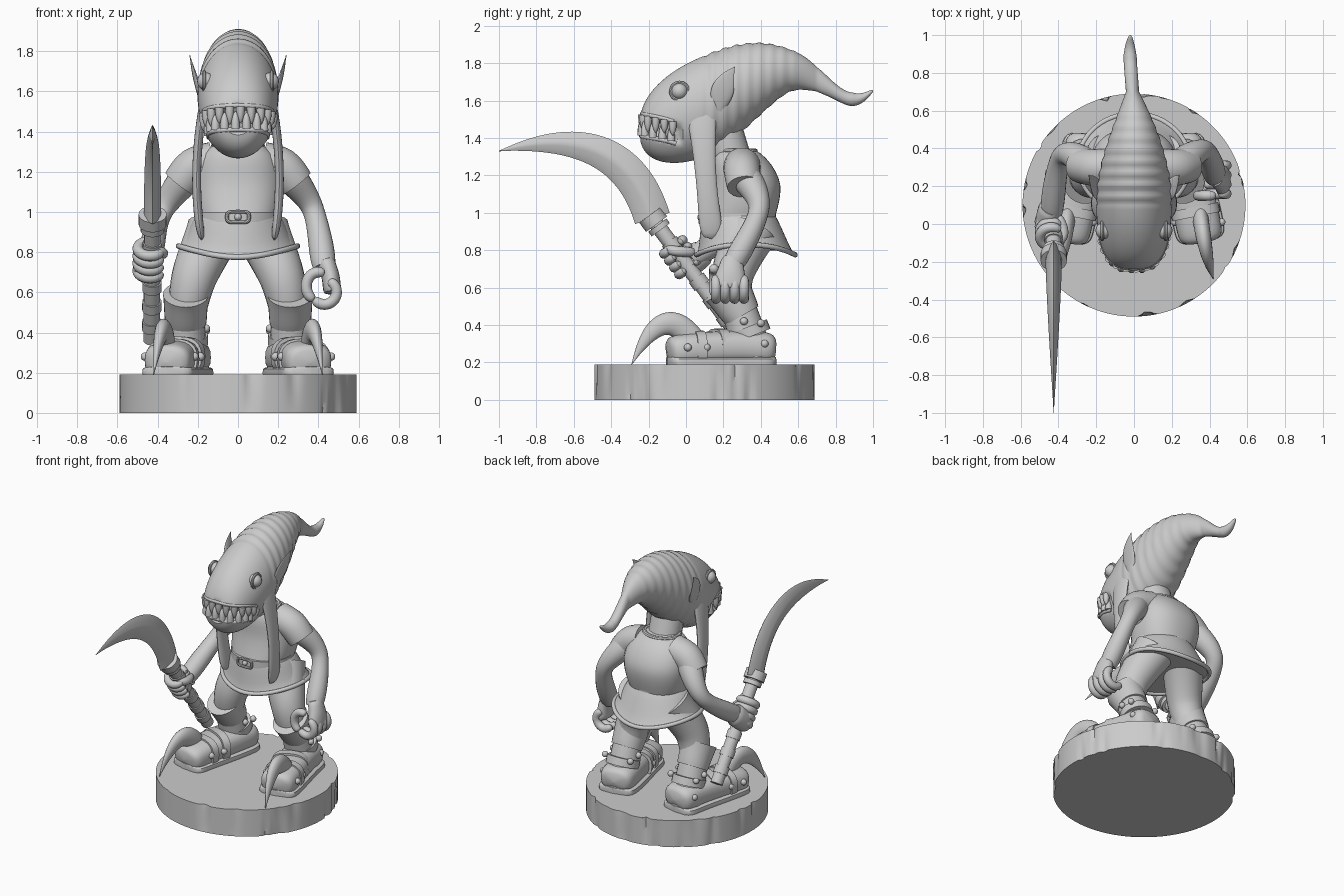
import bpy, bmesh, math, random
from mathutils import Vector
from mathutils.bvhtree import BVHTree

if "Cube" in bpy.data.objects:
    bpy.data.objects.remove(bpy.data.objects["Cube"])
random.seed(4)
X, Y, Z = Vector((1, 0, 0)), Vector((0, 1, 0)), Vector((0, 0, 1))
made = []

grey = (0.6, 0.6, 0.6, 1)
clay = bpy.data.materials.new("clay grey")
clay.use_nodes = True
clay.diffuse_color = grey
clay.node_tree.nodes["Principled BSDF"].inputs["Base Color"].default_value = grey


def finish(name, bm):
    bmesh.ops.recalc_face_normals(bm, faces=bm.faces)
    mesh = bpy.data.meshes.new(name)
    bm.to_mesh(mesh)
    bm.free()
    mesh.materials.append(clay)
    obj = bpy.data.objects.new(name, mesh)
    bpy.context.collection.objects.link(obj)
    made.append(obj)
    return obj


def spline(path, steps):
    """Smooth curve through every point of the path."""
    points = [Vector(p) for p in path]
    last = len(points) - 1
    curve = []
    for i in range(last):
        start, stop = points[i], points[i + 1]
        leave = (stop - points[max(i - 1, 0)]) / 2
        arrive = (points[min(i + 2, last)] - start) / 2
        for step in range(steps):
            t = step / steps
            ease = t * t * (3 - 2 * t)
            curve.append(start.lerp(stop, ease) + leave * t * (1 - t) ** 2 - arrive * t * t * (1 - t))
    return curve + [points[last]]


def bezier(start, handle, stop, count=12):
    a, b, c = Vector(start), Vector(handle), Vector(stop)
    return [a.lerp(b, t).lerp(b.lerp(c, t), t) for t in (i / count for i in range(count + 1))]


def squared(f, power):
    return math.copysign(abs(f) ** (2 / power), f)


def arc(centre, u, v, first=0, last=360, power=2, count=24):
    angles = [math.radians(first + (last - first) * i / count) for i in range(count + 1)]
    return [Vector(centre) + u * squared(math.cos(a), power) + v * squared(math.sin(a), power) for a in angles]


def loft(name, path, size, segs=20, steps=6, axis=None, ref=X, power=2, mod=None):
    """Skin oval sections along a path. Size is a radius or a rule giving one or two radii."""
    curve = spline(path, steps)
    end = len(curve) - 1
    bm = bmesh.new()
    rings = []
    for i, centre in enumerate(curve):
        t = i / end
        radii = size(t, centre) if callable(size) else size
        wide, deep = radii if isinstance(radii, tuple) else (radii, radii)
        along = axis or (curve[min(i + 1, end)] - curve[max(i - 1, 0)]).normalized()
        u = (ref - along * ref.dot(along)).normalized()
        v = along.cross(u)
        ring = []
        for k in range(segs):
            a = math.tau * k / segs
            offset = u * squared(math.cos(a), power) * max(wide, .002) + v * squared(math.sin(a), power) * max(deep, .002)
            ring.append(bm.verts.new(centre + offset * (mod(a, t) if mod else 1)))
        rings.append(ring)
    for ring, other in zip(rings, rings[1:]):
        for k in range(segs):
            n = (k + 1) % segs
            bm.faces.new((ring[k], ring[n], other[n], other[k]))
    bm.faces.new(rings[0])
    bm.faces.new(rings[-1])
    return finish(name, bm)


def both(name, path, size, **options):
    loft("left_" + name, path, size, **options)
    loft("right_" + name, [(-x, y, z) for x, y, z in path], size, **options)


def ball(name, centre, radius):
    bm = bmesh.new()
    bmesh.ops.create_uvsphere(bm, u_segments=16, v_segments=10, radius=radius)
    bmesh.ops.translate(bm, verts=bm.verts, vec=centre)
    return finish(name, bm)


def cap(t):
    """Constant thickness with both ends rounded off."""
    return max(0, 1 - (2 * t - 1) ** 8) ** .5


# Round wooden base with splits in its rim
splits = [(random.uniform(0, math.tau), random.uniform(.03, .09), random.uniform(.01, .03), random.random() < .5)
          for _ in range(34)]


def bark(a, t):
    scale = 1
    for at, width, depth, high in splits:
        gap = abs((a - at + math.pi) % math.tau - math.pi)
        scale -= depth * max(0, 1 - gap / width) * (t if high else 1 - t)
    return max(scale, .95)


loft("base", [Y * .1, Y * .1 + Z * .19], .59, segs=200, axis=Z, mod=bark)


# Head running back into a long ribbed hood with a curled tip
def hood(t, c):
    u = (c.y - .1) / (.35 if c.y < .1 else .6)
    if c.y < .1:
        front = max(0, 1 - u * u)
        return .2 * front ** .3, .27 * front ** .4
    swell = max(0, math.cos(math.pi / 2 * min(u, 1)))
    droop = .03 * math.exp(-((c.y - .68) * 10) ** 2)
    tip = min(1, max(0, 1 - c.y) * 9) ** .5
    rib = 1 + .018 * math.sin(c.y * 100) * (c.y < .6)
    return (.035 + .165 * swell) * tip * rib, (.036 + .234 * swell ** 1.2 + droop) * tip * rib


head = loft("head_and_hood", [(0, -.25, 1.45), (0, .1, 1.57), (0, .55, 1.76), (-.02, .87, 1.61), (-.02, 1, 1.65)],
            hood, segs=72, steps=32, axis=Y)
tree = BVHTree.FromPolygons([v.co.copy() for v in head.data.vertices], [p.vertices[:] for p in head.data.polygons])


def mouth_z(y):
    return 1.41 - y / 4


def face_point(degrees, lift):
    a = math.radians(degrees)
    out = Vector((math.sin(a), -math.cos(a), 0))
    return tree.ray_cast(Z * (mouth_z(-.24 * math.cos(a)) + lift), out)[0] - out * .008


# Sunken mouth, lips and interlocking teeth
for v in head.data.vertices:
    off = abs(v.co.z - mouth_z(v.co.y))
    if v.co.y < -.02 and off < .055:
        k = .16 * min(1, (.055 - off) * 50) * min(1, -.02 - v.co.y * 20)
        v.co.x *= 1 - max(k, 0)
        v.co.y *= 1 - max(k, 0)
for row, way in (("upper", 1), ("lower", -1)):
    loft(row + "_lip", [face_point(a, .06 * way) for a in range(-70, 71, 10)], .012, segs=10, steps=3, ref=Z)
    for i in range(11):
        root = face_point(13 * (i - 5) + 3 * way, .055 * way)
        tooth_tip = root - Z * way * random.uniform(.07, .09)
        loft(f"{row}_tooth_{i}", [root, tooth_tip], lambda t, c: .022 * (1 - t ** 3), segs=10, axis=Z)

# Eyes, pointed ears and hanging hood flaps
for side, s in (("left", 1), ("right", -1)):
    eye = Vector((s * .16, -.035, 1.65))
    ball(side + "_eye", eye, .044)
    loft(side + "_eyelid", arc(eye + X * s * .008, Y * .047, Z * .047), .009, segs=8, steps=2)
both("ear", bezier((.17, .18, 1.55), (.22, .18, 1.67), (.24, .26, 1.78)),
     lambda t, c: (.022 * (1 - t), .06 * math.sin(math.pi * (.15 + .85 * t))), steps=2)
both("hood_flap", bezier((.16, .08, 1.6), (.24, .1, 1.2), (.18, .14, .86)),
     lambda t, c: (.022 * cap(t), (.055 + .1 * (t - .6) ** 2) * cap(t)), steps=3)

# Neck, tunic, belt and buckle
loft("neck", [(0, .27, 1.2), (0, .18, 1.5)], .11, axis=Z)
loft("tunic", [(0, .28, .95), (0, .32, 1.15), (0, .27, 1.34)],
     lambda t, c: (.19 + .035 * math.sin(math.pi * t) - .09 * t ** 6, .19 - .1 * t ** 4), segs=40, axis=Z, power=2.3)
loft("collar", arc((0, .27, 1.33), X * .12, Y * .1), .014, segs=8, steps=2, ref=Z)
loft("belt", [(0, .28, .95), (0, .28, 1)], (.21, .2), segs=48, axis=Z)
loft("buckle", arc((0, .075, .975), X * .055, Z * .027, power=4), .009, segs=8, steps=2, ref=Y)
ball("buckle_pin", (0, .078, .975), .018)


# Flared skirt dipping at the front and back
def drape(x, y):
    return .83 - .055 * math.sin(math.atan2(y - .32, x)) ** 2


skirt = loft("skirt", [(0, .28, 1), (0, .32, .8)], lambda t, c: (.195 + .1 * t, .187 + .075 * t), segs=60, axis=Z)
for v in skirt.data.vertices:
    v.co.z = 1 - (1 - v.co.z) * 5 * (1 - drape(v.co.x, v.co.y))
loft("skirt_hem", [(p.x, p.y, drape(p.x, p.y)) for p in arc((0, .32, 0), X * .296, Y * .264, count=40)],
     .014, segs=10, steps=2, ref=Z)

# Arms
both("sleeve", [(.12, .3, 1.25), (.22, .3, 1.22), (.29, .31, 1.14)], lambda t, c: .1 - .01 * t * t, segs=24)


def arm(t, c):
    return .075 - .024 * t + .008 * math.sin(t * 9)


loft("left_arm", [(.22, .3, 1.22), (.37, .39, 1.02), (.43, .25, .72)], arm, steps=12)
loft("right_arm", [(-.22, .3, 1.22), (-.38, .36, 1), (-.44, .04, .76)], arm, steps=12)

# Left hand, fingers curling in to the thumb
loft("left_palm", [(.43, .25, .77), (.46, .24, .68), (.47, .23, .59)],
     lambda t, c: (.045 * cap(t), (.05 + .05 * t) * cap(t)))
for i in range(4):
    loft(f"left_finger_{i}", arc((.43, .16 + i * .05, .6), X * .06, Z * .06, 70, -150, count=8),
         lambda t, c: .027 * cap(t), segs=12, ref=Y)
loft("left_thumb", arc((.4, .15, .63), X * .06, Z * .07, 60, 250, count=8), lambda t, c: .027 * cap(t), segs=12, ref=Y)

# Curved blade, its shaft and binding rings
top, bottom = Vector((-.425, -.18, .97)), Vector((-.43, .27, .36))
grip = (bottom - top).normalized()
loft("blade", bezier(top, (-.425, -.34, 1.5), (-.425, -1, 1.33), 20),
     lambda t, c: (.043 * (1 - t * t), .097 * (1 - t ** 3)), segs=16, steps=3, power=1.25)


def shaft_part(name, first, last, radius):
    loft(name, [top.lerp(bottom, first), top.lerp(bottom, last)], radius)


shaft_part("shaft", 0, 1, .041)
shaft_part("blade_socket", -.03, .05, .07)
shaft_part("blade_socket_ring", .06, .1, .06)
for i in range(5):
    shaft_part(f"shaft_band_{i}", .2 + i * .16, .27 + i * .16, .048)

# Right fist wrapped round the shaft
for i in range(4):
    knuckle = top.lerp(bottom, .25 + i * .06) - X * .01
    loft(f"right_finger_{i}", arc(knuckle, X * .062, grip.cross(X) * .062, 20, 320, count=10),
         lambda t, c: .027 * cap(t), segs=12, steps=3, ref=grip)
loft("right_palm", [(-.44, .1, .8), (-.46, .03, .74), (-.46, -.03, .7)], lambda t, c: (.06 * cap(t), .075 * cap(t)))
loft("right_thumb", bezier((-.41, .05, .79), (-.33, -.08, .79), (-.43, -.1, .81)), lambda t, c: .027 * cap(t),
     segs=12, steps=2, ref=Z)

# Legs and boots with flared cuffs
both("leg", [(.12, .35, .9), (.22, .25, .67), (.26, .27, .45)], lambda t, c: .14 - .055 * t, segs=24)
both("boot_cuff", [(.26, .22, .59), (.26, .3, .45)], lambda t, c: (.113 - .01 * t, .13 - .03 * t), segs=28)
both("boot_shaft", [(.26, .28, .5), (.26, .37, .2)], lambda t, c: .09 + .022 * t, segs=24)

# Feet with soles, straps and hooked toes
foot = [(.24, .48, .27), (.27, .3, .28), (.33, .05, .27), (.36, -.1, .25)]
both("foot", foot, lambda t, c: (.12 * cap(t), .09 * cap(t)), segs=24, steps=10, power=2.6)
both("sole", [(x, y, .2) for x, y, z in foot], lambda t, c: (.133 * cap(t), .03), segs=20, steps=10, power=5)
both("toe_strap", [(.32, .09, .27), (.33, .04, .27)], (.13, .1), segs=24, power=2.6)
both("ankle_strap", [(.28, .2, .28), (.3, .15, .28)], (.127, .1), segs=24, power=2.6)
both("heel_strap", [(.26, .33, .39), (.26, .35, .34)], .11, segs=24)
both("toe_hook", bezier((.35, .05, .3), (.37, -.12, .56), (.42, -.29, .19)),
     lambda t, c: (.042 * (1 - t ** 3), .066 * (1 - t ** 3)), steps=2)

# Boot studs on the inner and outer sides
for x, y, z in ((.26, .31, .42), (.26, .4, .41), (.26, .42, .3), (.31, .11, .28), (.34, .01, .28)):
    for i in (-1, 1):
        for s in (-1, 1):
            ball("boot_stud", (s * (x + i * (.1 if y > .2 else .123)), y, z), .021)

# Smooth shading with crisp edges
bpy.ops.object.select_all(action='DESELECT')
for obj in made:
    obj.select_set(True)
bpy.context.view_layer.objects.active = made[0]
bpy.ops.object.shade_smooth_by_angle(angle=math.radians(40))
